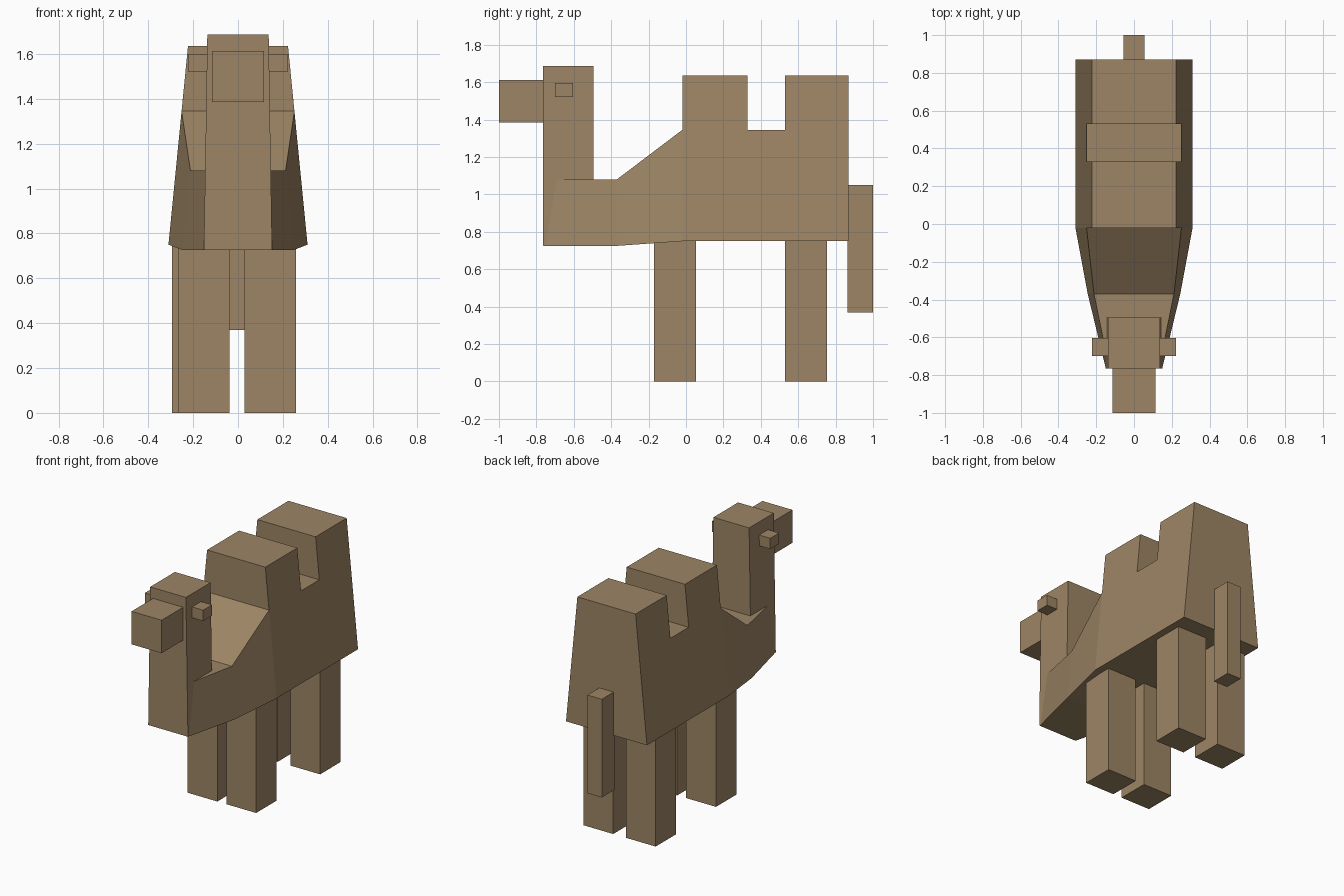
import bpy, bmesh

if "Cube" in bpy.data.objects:
    bpy.data.objects.remove(bpy.data.objects["Cube"])

fur = bpy.data.materials.new("tan_fur")
fur.diffuse_color = (0.34, 0.235, 0.13, 1)
fur.use_nodes = True
fur.node_tree.nodes["Principled BSDF"].inputs["Base Color"].default_value = fur.diffuse_color


def finish(name, bm):
    bmesh.ops.recalc_face_normals(bm, faces=bm.faces)
    mesh = bpy.data.meshes.new(name)
    bm.to_mesh(mesh)
    bm.free()
    mesh.materials.append(fur)
    obj = bpy.data.objects.new(name, mesh)
    bpy.context.collection.objects.link(obj)
    return obj


def box(name, x, y, z, top_scale=1.0):
    """Box from (min, max) ranges; top_scale narrows the top in x."""
    bm = bmesh.new()
    bmesh.ops.create_cube(bm, size=1)
    for v in bm.verts:
        s = top_scale if v.co.z > 0 else 1
        v.co = [(r[0] + r[1]) / 2 + c * (r[1] - r[0])
                for r, c in zip((x, y, z), v.co)]
        v.co.x *= s
    return finish(name, bm)


# Body with two humps: side outline as (y, z, half width)
outline = [
    (-0.762, 0.725, 0.15), (-0.37, 0.725, 0.245), (-0.02, 0.75, 0.31),
    (0.87, 0.75, 0.31), (0.87, 1.635, 0.223), (0.53, 1.635, 0.223),
    (0.53, 1.345, 0.2515), (0.33, 1.345, 0.2515), (0.33, 1.635, 0.223),
    (-0.02, 1.635, 0.223), (-0.02, 1.345, 0.2515), (-0.37, 1.08, 0.212),
    (-0.762, 1.08, 0.132),
]
bm = bmesh.new()
left = [bm.verts.new((-w, y, z)) for y, z, w in outline]
right = [bm.verts.new((w, y, z)) for y, z, w in outline]
n = len(outline)
for i in range(n):
    j = (i + 1) % n
    bm.faces.new((left[i], left[j], right[j], right[i]))
for side in (left, right):
    for panel in ((0, 1, 11, 12), (1, 2, 10, 11), range(2, 11)):
        bm.faces.new([side[k] for k in panel])
finish("body", bm)

# Neck and head block, snout, ears
box("neck", (-0.152, 0.152), (-0.765, -0.495), (0.727, 1.687), 0.9)
box("snout", (-0.115, 0.115), (-1.0, -0.76), (1.385, 1.613))
for label, s in (("left", -1), ("right", 1)):
    box(label + "_ear", sorted((s * 0.12, s * 0.223)), (-0.70, -0.603), (1.522, 1.597))

# Legs: the left rear one sits slightly further out
for name, x0, y0 in (("front_left_leg", -0.267, -0.17), ("front_right_leg", 0.03, -0.17),
                     ("rear_left_leg", -0.295, 0.53), ("rear_right_leg", 0.03, 0.53)):
    box(name, (x0, x0 + 0.228), (y0, y0 + 0.223), (0, 0.77))

# Tail
box("tail", (-0.055, 0.055), (0.863, 1.0), (0.37, 1.05))
